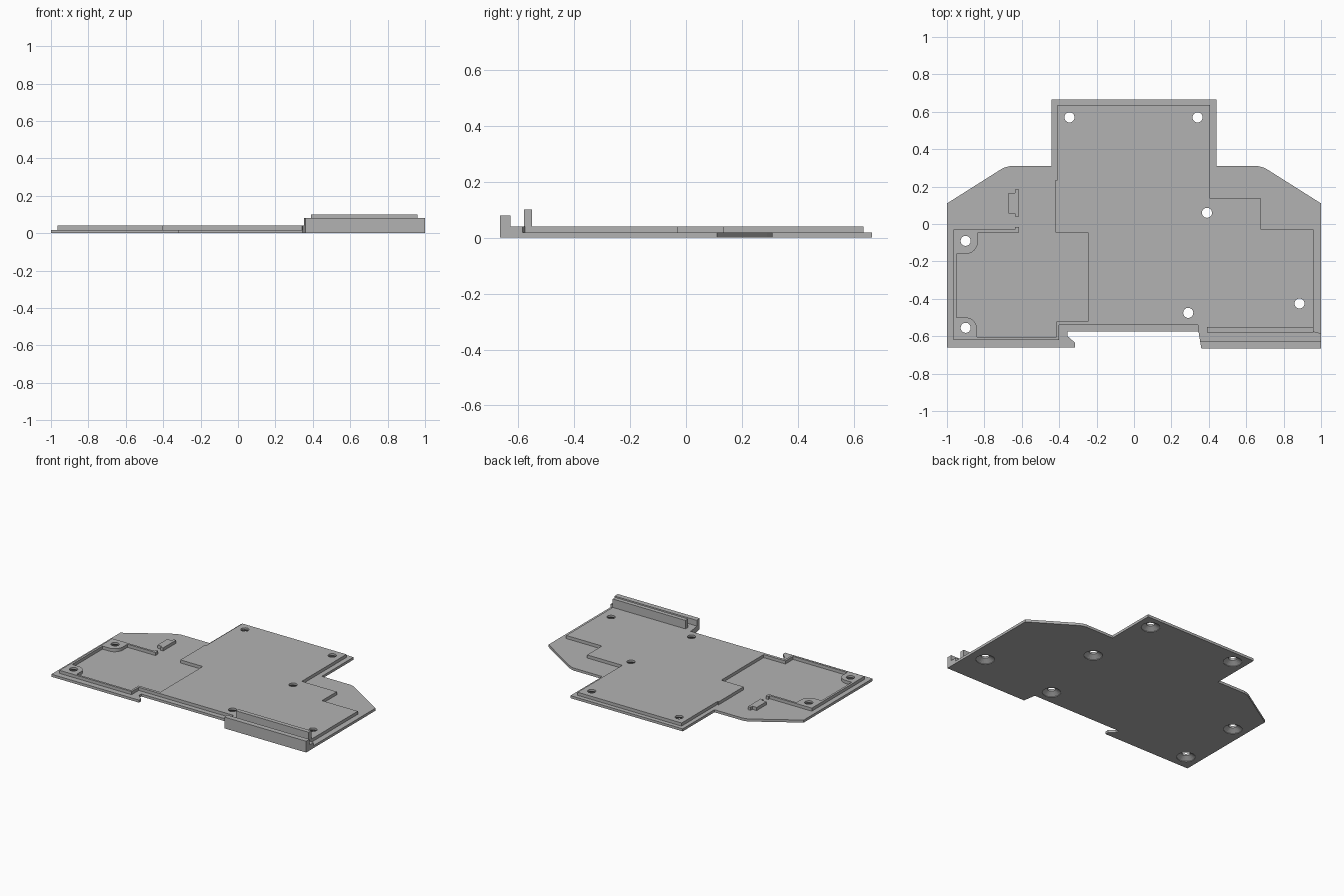
import bpy, bmesh
from math import cos, sin, radians

cube = bpy.data.objects.get("Cube")
if cube:
    bpy.data.objects.remove(cube, do_unlink=True)

grey = bpy.data.materials.new("plain grey")
grey.use_nodes = True
colour = (0.45, 0.45, 0.45, 1)
grey.diffuse_color = colour
grey.node_tree.nodes["Principled BSDF"].inputs["Base Color"].default_value = colour


def finish(name, bm):
    bmesh.ops.recalc_face_normals(bm, faces=bm.faces)
    mesh = bpy.data.meshes.new(name)
    bm.to_mesh(mesh)
    bm.free()
    mesh.materials.append(grey)
    obj = bpy.data.objects.new(name, mesh)
    bpy.context.collection.objects.link(obj)
    return obj


def slab(name, outline, z0, z1):
    """Extrude a flat outline from z0 up to z1."""
    bm = bmesh.new()
    face = bm.faces.new([bm.verts.new((x, y, z0)) for x, y in outline])
    top = bmesh.ops.extrude_face_region(bm, geom=[face])["geom"]
    bmesh.ops.translate(bm, vec=(0, 0, z1 - z0),
                        verts=[v for v in top if isinstance(v, bmesh.types.BMVert)])
    return finish(name, bm)


def box(name, x0, x1, y0, y1, z0, z1):
    return slab(name, [(x0, y0), (x1, y0), (x1, y1), (x0, y1)], z0, z1)


def arc(cx, cy, r, start, end, steps=10):
    angles = [radians(start + (end - start) * i / steps) for i in range(steps + 1)]
    return [(cx + r * cos(a), cy + r * sin(a)) for a in angles]


STEP, DECK = 0.018, 0.04

# Thin base plate with sloped shoulders and a hooked front notch
shoulder = [(1, 0.11), (0.715, 0.29), (0.69, 0.303), (0.66, 0.31), (0.44, 0.31), (0.44, 0.665)]
base = slab("base_plate",
            [(-1, -0.66), (-0.315, -0.66), (-0.315, -0.635), (-0.355, -0.60),
             (-0.355, -0.575), (0.345, -0.575), (0.36, -0.665), (1, -0.665)]
            + shoulder + [(-x, y) for x, y in reversed(shoulder)], 0, STEP)

# Raised deck, continuing on the left as a rim with rounded screw bosses
deck = slab("raised_deck",
            [(-0.615, -0.015), (-0.635, -0.015), (-0.635, -0.03), (-0.965, -0.03),
             (-0.965, -0.62), (-0.40, -0.62), (-0.40, -0.54), (0.342, -0.54),
             (0.345, -0.575), (0.36, -0.665), (1, -0.665), (1, -0.585), (0.96, -0.575),
             (0.96, -0.03), (0.68, -0.03), (0.68, 0.135), (0.405, 0.135),
             (0.405, 0.635), (-0.41, 0.635), (-0.41, 0.235), (-0.42, 0.235),
             (-0.42, -0.045), (-0.245, -0.045), (-0.245, -0.52), (-0.415, -0.52),
             (-0.415, -0.605), (-0.84, -0.605)]
            + arc(-0.90, -0.56, 0.06, 0, 90) + [(-0.95, -0.50), (-0.95, -0.16)]
            + arc(-0.90, -0.095, 0.065, -90, 0) + [(-0.835, -0.045), (-0.615, -0.045)],
            STEP - 0.005, DECK)

# Small T-shaped block on the left shoulder
slab("locating_block",
     [(-0.67, 0.055), (-0.635, 0.055), (-0.635, 0.04), (-0.615, 0.04),
      (-0.615, 0.185), (-0.635, 0.185), (-0.635, 0.165), (-0.67, 0.165)],
     STEP - 0.005, DECK)

# Two upright walls forming the front channel
slab("channel_front_wall",
     [(0.36, -0.665), (1, -0.665), (1, -0.628), (0.354, -0.628)], DECK - 0.01, 0.08)
box("channel_back_wall", 0.39, 0.96, -0.58, -0.55, DECK - 0.01, 0.10)

# Screw holes, countersunk from below
bm = bmesh.new()
for x, y in [(-0.345, 0.57), (0.34, 0.57), (0.39, 0.06), (0.885, -0.425),
             (0.29, -0.475), (-0.90, -0.09), (-0.90, -0.555)]:
    rings = []
    for z, r in [(-0.01, 0.06), (0.004, 0.06), (0.026, 0.027), (0.06, 0.027)]:
        rings.append([bm.verts.new((px, py, z)) for px, py in arc(x, y, r, 0, 345, 23)])
    bm.faces.new(rings[0])
    bm.faces.new(rings[-1])
    for low, high in zip(rings, rings[1:]):
        for i in range(len(low)):
            bm.faces.new((low[i - 1], low[i], high[i], high[i - 1]))
cutter = finish("screw_hole_cutter", bm)
cutter.hide_render = True
cutter.hide_viewport = True

for plate in (base, deck):
    cut = plate.modifiers.new("screw holes", "BOOLEAN")
    cut.operation = "DIFFERENCE"
    cut.solver = "EXACT"
    cut.object = cutter
